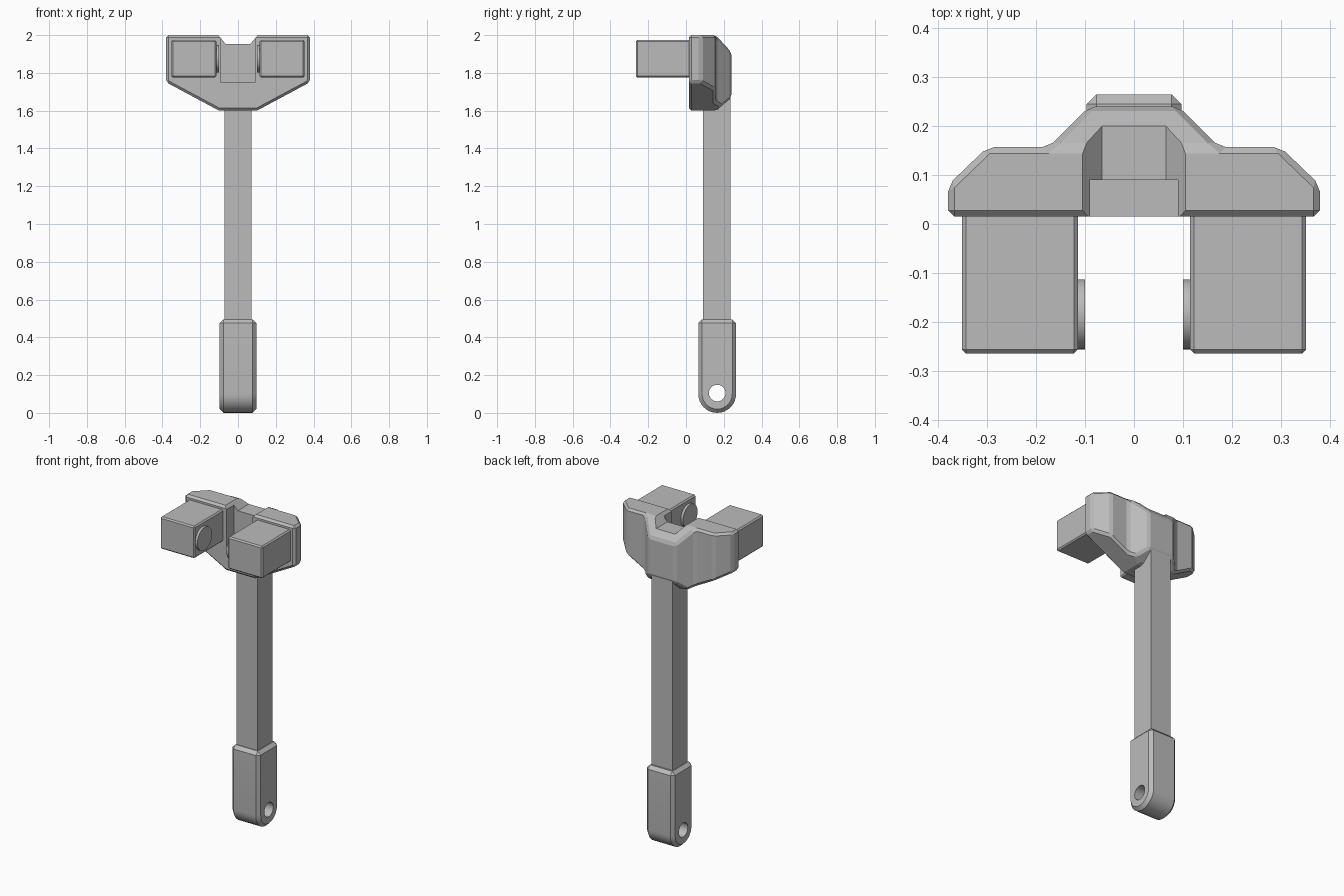
import bpy, bmesh, math
from mathutils import Vector

if "Cube" in bpy.data.objects:
    bpy.data.objects.remove(bpy.data.objects["Cube"])

GREY = (0.5, 0.5, 0.5, 1)
grey = bpy.data.materials.new("plain grey")
grey.use_nodes = True
grey.diffuse_color = GREY
grey.node_tree.nodes["Principled BSDF"].inputs["Base Color"].default_value = GREY


def prism(name, points, axis, low, high):
    """Extrude a 2D outline along an axis; the outline uses the other two axes in order."""
    def place(p, depth):
        coords = list(p)
        coords.insert("xyz".index(axis), depth)
        return Vector(coords)
    bm = bmesh.new()
    face = bm.faces.new([bm.verts.new(place(p, low)) for p in points])
    grown = bmesh.ops.extrude_face_region(bm, geom=[face])["geom"]
    shift = place((0, 0), high - low)
    bmesh.ops.translate(bm, vec=shift, verts=[v for v in grown if isinstance(v, bmesh.types.BMVert)])
    bmesh.ops.recalc_face_normals(bm, faces=bm.faces)
    mesh = bpy.data.meshes.new(name)
    bm.to_mesh(mesh)
    bm.free()
    mesh.materials.append(grey)
    obj = bpy.data.objects.new(name, mesh)
    bpy.context.collection.objects.link(obj)
    return obj


def box(name, x, y, z):
    return prism(name, [(x[0], y[0]), (x[1], y[0]), (x[1], y[1]), (x[0], y[1])], "z", *z)


def circle(u, v, r, n=32):
    return [(u + r * math.cos(math.tau * i / n), v + r * math.sin(math.tau * i / n)) for i in range(n)]


def mirrored(half):
    return half + [(-u, v) for u, v in reversed(half)]


def bake(obj):
    """Apply every modifier on the object."""
    graph = bpy.context.evaluated_depsgraph_get()
    old = obj.data
    obj.data = bpy.data.meshes.new_from_object(obj.evaluated_get(graph))
    obj.modifiers.clear()
    bpy.data.meshes.remove(old)


def boolean(obj, cutter, operation="DIFFERENCE"):
    mod = obj.modifiers.new("boolean", "BOOLEAN")
    mod.object, mod.operation, mod.solver = cutter, operation, "EXACT"
    bake(obj)
    bpy.data.objects.remove(cutter)


def bevel(obj, width, angle=30):
    mod = obj.modifiers.new("bevel", "BEVEL")
    mod.width, mod.segments, mod.limit_method = width, 1, "ANGLE"
    mod.angle_limit = math.radians(angle)
    bake(obj)


def smooth(obj):
    bpy.ops.object.select_all(action="DESELECT")
    obj.select_set(True)
    bpy.context.view_layer.objects.active = obj
    bpy.ops.object.shade_smooth_by_angle(angle=math.radians(25))


# Housing: front, top and side outlines intersected
housing = prism("housing", mirrored([(0.1, 1.6), (0.38, 1.75), (0.38, 2.0)]), "y", -0.1, 0.4)
plan = mirrored([(0.38, 0.015), (0.38, 0.08), (0.30, 0.157), (0.175, 0.157), (0.092, 0.24)])
boolean(housing, prism("plan", plan, "z", 1.5, 2.1), "INTERSECT")
side = [(0, 1.5), (0.05, 1.5), (0.16, 1.6), (0.24, 1.67), (0.24, 1.91), (0.157, 2.0), (0.1, 2.1), (0, 2.1)]
boolean(housing, prism("side", side, "x", -0.5, 0.5), "INTERSECT")
bevel(housing, 0.013)

# Slot between the two wings, with a shallow groove behind it
boolean(housing, box("slot", (-0.09, 0.09), (-0.1, 0.09), (1.75, 2.1)))
groove = mirrored([(0.065, 1.953), (0.105, 2.0), (0.105, 2.1)])
boolean(housing, prism("groove", groove, "y", -0.1, 0.4))

# Shaft
box("shaft", (-0.072, 0.072), (0.09, 0.235), (0.45, 1.7))

# Grip with rounded end and hanging hole
arc = [(0.165 - 0.1 * math.cos(math.pi * i / 16), 0.1 - 0.1 * math.sin(math.pi * i / 16)) for i in range(17)]
grip = prism("grip", [(0.065, 0.495)] + arc + [(0.265, 0.495)], "x", -0.097, 0.097)
bevel(grip, 0.02)
boolean(grip, prism("hole", circle(0.165, 0.105, 0.044), "x", -0.3, 0.3))
smooth(grip)

# Two striking heads with round buttons on their inner sides
for label, s in (("left", 1), ("right", -1)):
    xs = sorted((s * 0.115, s * 0.352))
    head = box(label + "_head", xs, (-0.265, 0.05), (1.775, 1.975))
    bevel(head, 0.008)
    button = prism(label + "_button", circle(-0.185, 1.875, 0.072), "x", *sorted((s * 0.1, s * 0.13)))
    smooth(button)
